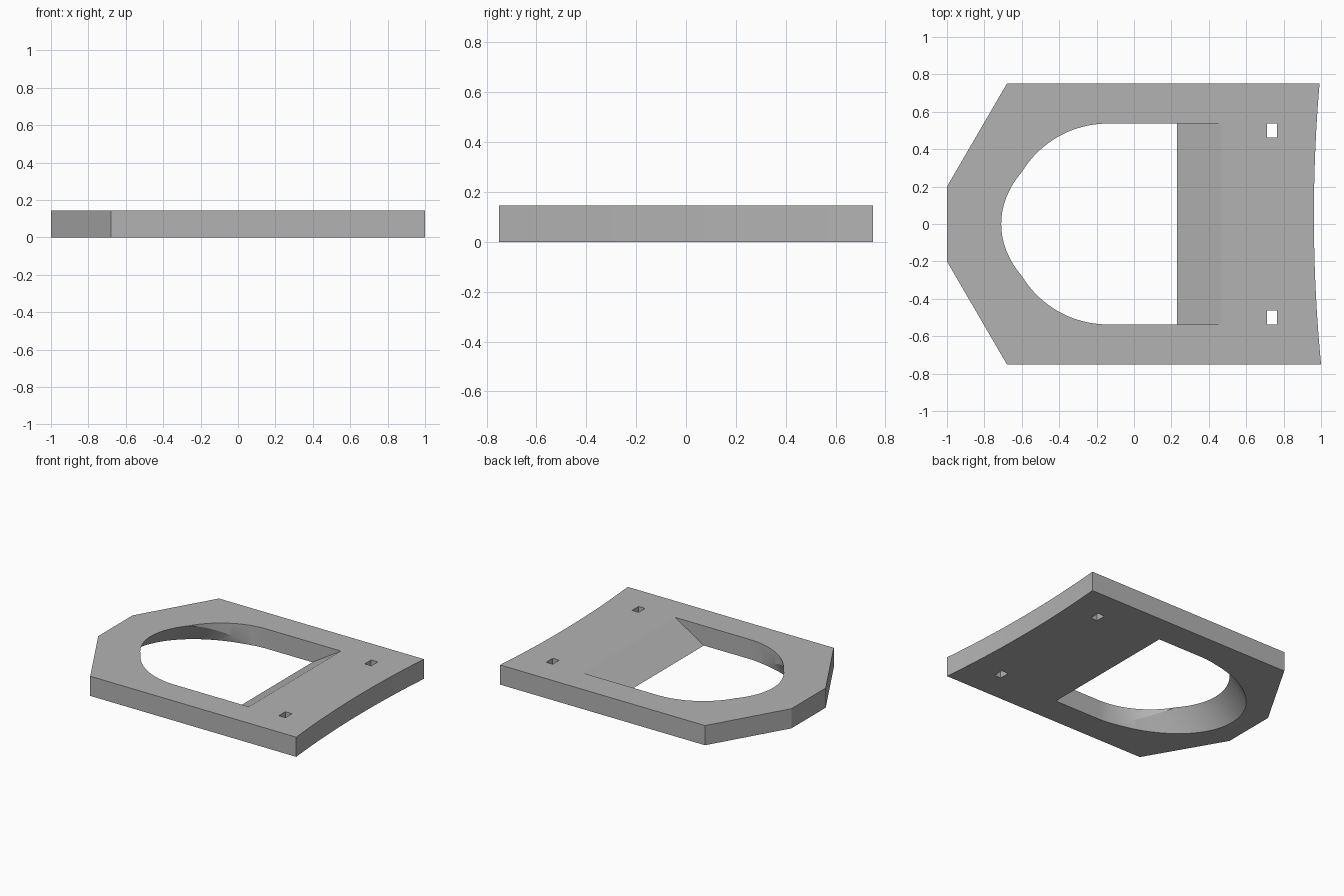
import bpy
import bmesh
import math

cube = bpy.data.objects.get("Cube")
if cube:
    bpy.data.objects.remove(cube, do_unlink=True)

HEIGHT = 0.145
HALF_WIDTH = 0.75
OVERSHOOT = 0.05

grey = bpy.data.materials.new("plain grey")
grey.use_nodes = True
colour = (0.45, 0.45, 0.45, 1)
grey.diffuse_color = colour
grey.node_tree.nodes["Principled BSDF"].inputs["Base Color"].default_value = colour


def prism(name, points, z0, z1):
    """Loft a closed outline; each point is (x, y, lean), lean being dx/dz."""
    bm = bmesh.new()
    rings = [[bm.verts.new((x + lean * z, y, z)) for x, y, lean in points]
             for z in (z0, z1)]
    count = len(points)
    for ring in rings:
        bm.faces.new(ring)
    for i in range(count):
        j = (i + 1) % count
        bm.faces.new((rings[0][i], rings[0][j], rings[1][j], rings[1][i]))
    bmesh.ops.recalc_face_normals(bm, faces=bm.faces)
    mesh = bpy.data.meshes.new(name)
    bm.to_mesh(mesh)
    bm.free()
    obj = bpy.data.objects.new(name, mesh)
    bpy.context.collection.objects.link(obj)
    mesh.materials.append(grey)
    return obj


def half_ellipse(cx, rx, ry, lean, steps=48):
    """Left half of an ellipse, from +y round to -y."""
    angles = [math.pi * (0.5 + i / steps) for i in range(steps + 1)]
    return [(cx + rx * math.cos(a), ry * math.sin(a), lean) for a in angles]


def cutter(name, points):
    obj = prism(name, points, -OVERSHOOT, HEIGHT + OVERSHOOT)
    obj.hide_render = True
    return obj


# Plate with two chamfered corners and a shallow concave end
concave_end = []
for i in range(25):
    t = -1 + i / 12
    concave_end.append((0.962 + 0.034 * t * t - 0.004 * t, HALF_WIDTH * t, 0))
chamfered_end = [(-0.68, HALF_WIDTH, 0), (-1, 0.2, 0),
                 (-1, -0.2, 0), (-0.68, -HALF_WIDTH, 0)]
plate = prism("plate", concave_end + chamfered_end, 0, HEIGHT)

# Round-ended opening with a ramp at its straight end
ramp_lean = 0.235 / HEIGHT
ramp = [(0.23, -0.537, ramp_lean), (0.23, 0.537, ramp_lean)]
cutters = [cutter("opening_cutter",
                  half_ellipse(-0.14, 0.537, 0.537, 0) + ramp)]

# Undercut below the round end, leaning at 45 degrees
cutters.append(cutter("undercut_cutter",
                      half_ellipse(-0.098, 0.757, 0.535, 1)))

# Two small through slots
for side, word in ((1, "left"), (-1, "right")):
    cx, cy = 0.737, side * 0.5
    corners = [(cx + sx * 0.027, cy + sy * 0.038, 0)
               for sx, sy in ((-1, -1), (1, -1), (1, 1), (-1, 1))]
    cutters.append(cutter(word + "_slot_cutter", corners))

for tool in cutters:
    mod = plate.modifiers.new(tool.name, 'BOOLEAN')
    mod.operation = 'DIFFERENCE'
    mod.solver = 'EXACT'
    mod.object = tool

# Apply the cuts, then drop the cutters
bpy.ops.object.select_all(action='DESELECT')
bpy.context.view_layer.objects.active = plate
plate.select_set(True)
for mod in list(plate.modifiers):
    bpy.ops.object.modifier_apply(modifier=mod.name)
for tool in cutters:
    bpy.data.objects.remove(tool, do_unlink=True)

bpy.ops.object.shade_smooth_by_angle(angle=math.radians(20))
